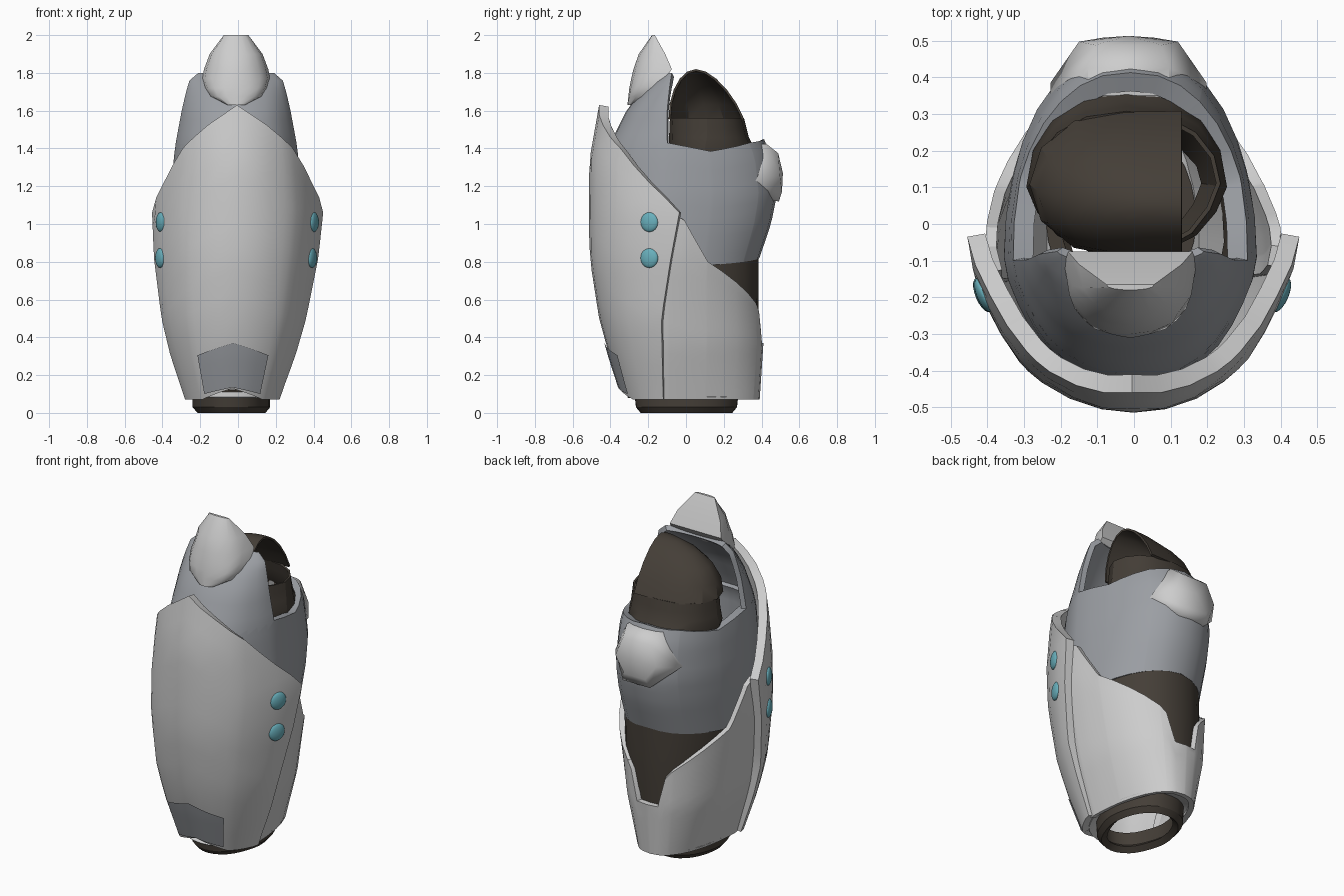
import bpy, bmesh, math
from mathutils import Vector

if "Cube" in bpy.data.objects:
    bpy.data.objects.remove(bpy.data.objects["Cube"])


def material(name, rgb):
    m = bpy.data.materials.new(name)
    m.diffuse_color = (*rgb, 1)
    m.use_nodes = True
    m.node_tree.nodes["Principled BSDF"].inputs["Base Color"].default_value = m.diffuse_color
    return m


LIGHT = material("light grey", (0.61, 0.61, 0.61))
GREY = material("blue grey", (0.33, 0.345, 0.37))
DARK = material("dark brown", (0.058, 0.048, 0.038))
TEAL = material("teal", (0.14, 0.43, 0.50))


def finish(name, bm, mat, thick=0, angle=32):
    me = bpy.data.meshes.new(name)
    bm.to_mesh(me)
    bm.free()
    ob = bpy.data.objects.new(name, me)
    bpy.context.collection.objects.link(ob)
    me.materials.append(mat)
    bpy.ops.object.select_all(action='DESELECT')
    ob.select_set(True)
    bpy.context.view_layer.objects.active = ob
    if thick:
        mod = ob.modifiers.new("thickness", 'SOLIDIFY')
        mod.thickness = thick
        mod.offset = -1
        bpy.ops.object.modifier_apply(modifier=mod.name)
    bpy.ops.object.shade_smooth_by_angle(angle=math.radians(angle))
    return ob


def interp(table, t):
    """Piecewise linear lookup; rows are (key, value, ...)."""
    if t <= table[0][0]:
        return table[0][1:]
    for p, q in zip(table, table[1:]):
        if t <= q[0]:
            f = (t - p[0]) / (q[0] - p[0])
            return [a + (b - a) * f for a, b in zip(p[1:], q[1:])]
    return table[-1][1:]


def surf(prof, deg, z, off=0):
    """Point on a lofted oval body; 0 degrees is the front, 90 is +x."""
    cx, a, yc, yf, yb = interp(prof, z)
    s, c = math.sin(math.radians(deg)), math.cos(math.radians(deg))
    power = 1 + 0.85 * s ** 8 if c > 0 else 0.88
    x = cx + math.copysign(abs(s) ** power, s) * (a + off)
    y = yc - (yc - yf + off) * c ** 1.06 if c > 0 else yc + (yb - yc + off) * abs(c)
    return Vector((x, y, z))


def shell(name, prof, lo, hi, a0, a1, mat, thick, rows=12, step=11.25, off=0):
    """Curved plate between two edge heights, tabled by angle from the front."""
    closed = a1 - a0 >= 360
    keys = [k[0] for k in lo + hi]
    angs = {a0 + i * step for i in range(int(round((a1 - a0) / step)) + 1)}
    for k in keys:
        for v in (k, -k, 360 - k):
            if a0 < v < a1 and min(abs(v - u) for u in angs) > 0.01:
                angs.add(v)
    angs = sorted(angs)
    if closed:
        angs.pop()
    bm = bmesh.new()
    cols = []
    for a in angs:
        w = abs((a + 180) % 360 - 180)
        z0, z1 = interp(lo, w)[0], interp(hi, w)[0]
        cols.append([bm.verts.new(surf(prof, a, z0 + (z1 - z0) * j / rows, off))
                     for j in range(rows + 1)])
    n = len(cols)
    for i in range(n if closed else n - 1):
        p, q = cols[i], cols[(i + 1) % n]
        for j in range(rows):
            bm.faces.new((p[j], q[j], q[j + 1], p[j + 1]))
    return finish(name, bm, mat, thick)


# Large front plate: rows are z, centre x, half width, side y, front y, back y
plate = [(0.07, -.03, .25, -.12, -.33, 0), (0.13, -.03, .27, -.122, -.35, 0),
         (0.3, -.027, .33, -.126, -.405, 0), (0.5, -.022, .383, -.13, -.46, 0),
         (0.82, -.01, .435, -.08, -.51, 0), (1.06, -.002, .453, -.035, -.515, 0),
         (1.33, 0, .43, 0, -.513, 0), (1.63, -.005, .39, 0, -.46, 0)]
shell("front_plate", plate, [(0, .13), (40, .07)],
      [(0, 1.63), (22.5, 1.525), (45, 1.40), (67.5, 1.22), (90, 1.06)],
      -90, 90, LIGHT, 0.05)
shell("front_inlay", plate, [(0, .135), (33.75, .10)], [(0, .37), (33.75, .305)],
      -33.75, 33.75, GREY, 0, rows=6, off=0.008)

# Lower back sleeve with a notch
sleeve = [(0.07, -.03, .23, -.10, -.3, .39), (0.37, -.025, .32, -.10, -.38, .41),
          (0.58, -.018, .355, -.10, -.4, .405), (0.82, -.01, .395, -.09, -.42, .40),
          (1.06, 0, .405, -.06, -.42, .40)]
shell("back_sleeve", sleeve, [(0, .07)],
      [(0, 1.05), (90, 1.05), (97, 1.02), (115, .80), (159, .58), (164, .54),
       (170, .37), (180, .37)], 80, 280, LIGHT, 0.03)

# Collar ring and the tall hood in front of it
collar = [(0.78, -.01, .335, -.09, -.40, .375), (1.0, -.01, .345, -.09, -.43, .45),
          (1.15, -.01, .345, -.09, -.44, .48), (1.35, -.01, .33, -.09, -.43, .455),
          (1.44, -.01, .318, -.10, -.395, .415), (1.6, -.01, .288, -.10, -.315, .38),
          (1.7, -.01, .265, -.09, -.24, .36), (1.76, -.01, .247, -.082, -.17, .36),
          (1.8, -.01, .20, -.075, -.11, .3)]
shell("collar", collar, [(0, .78), (115, .78), (180, .82)],
      [(0, 1.40), (90, 1.43), (115, 1.385), (147, 1.43), (180, 1.45)],
      -180, 180, GREY, 0.055)
shell("hood", collar, [(0, 1.39)], [(0, 1.8)], -90, 90, GREY, 0.03, rows=10)

# Dark inner parts: bottom ring, back liner and upper socket
ring = [(0, -.035, .18, 0, -.24, .245), (0.03, -.035, .205, 0, -.265, .27),
        (0.12, -.035, .205, 0, -.275, .28)]
shell("bottom_ring", ring, [(0, 0)], [(0, .12)], -180, 180, DARK, 0.04, rows=4)
liner = [(0.33, -.02, .28, -.05, -.34, .375), (0.6, -.01, .32, -.05, -.38, .385),
         (0.92, -.01, .31, -.05, -.38, .385)]
shell("inner_liner", liner, [(0, .33)], [(0, .92)], -180, 180, DARK, 0.015, rows=4)
socket = [(1.1, -.02, .215, .11, -.06, .25), (1.4, -.02, .275, .10, -.09, .365),
          (1.45, -.02, .265, .11, -.09, .335), (1.57, -.02, .255, .11, -.085, .305)]
shell("upper_socket", socket, [(0, 1.1)], [(0, 1.56)], -180, 180, DARK, 0.012,
      rows=9, step=22.5)

# Floor between the plates and the bottom ring
floor = [(0.085, -.03, .23, -.05, -.31, .38), (0.12, -.035, .195, 0, -.26, .27)]
shell("base_floor", floor, [(0, .085)], [(0, .12)], -180, 180, LIGHT, 0.006, rows=1)

# Boxy half-dome cap over the socket, open towards +x
bm = bmesh.new()
bmesh.ops.create_uvsphere(bm, u_segments=16, v_segments=10, radius=1)
bmesh.ops.delete(bm, geom=[v for v in bm.verts if v.co.x > 0.01 or v.co.z < -0.01],
                 context='VERTS')
for v in bm.verts:
    x, y, z = v.co
    y *= min(1.3, math.sqrt(1 + x * x)) * (1 - 0.22 * z)
    v.co = (0.13 + 0.415 * x, 0.108 + 0.2 * y - 0.055 * z, 1.555 + 0.265 * z)
finish("socket_cap", bm, DARK, 0.012)

# Crest pad on the hood: rows are z, half width, back y, front y
bm = bmesh.new()
rows = []
for z, w, yb, yf in [(1.63, .05, -.275, -.31), (1.675, .135, -.23, -.305),
                     (1.72, .165, -.17, -.30), (1.77, .18, -.11, -.29),
                     (1.82, .17, -.075, -.278), (1.9, .14, -.11, -.25),
                     (2.0, .065, -.165, -.18)]:
    rows.append([bm.verts.new((-.01 + w * math.sin(t),
                               yb + (yf - yb) * max(0, math.cos(t)) ** 0.8, z))
                 for t in [math.radians(-90 + 22.5 * i) for i in range(9)]])
for p, q in zip(rows, rows[1:]):
    for i in range(9):
        k = (i + 1) % 9
        bm.faces.new((p[i], p[k], q[k], q[i]))
bm.faces.new(rows[-1])
bm.faces.new(rows[0][::-1])
finish("crest_pad", bm, LIGHT, angle=40)

# Hexagonal back pad: base, outer and raised rings given as half outlines
bm = bmesh.new()
rings = []
for half in ([(.11, .35, 1.42), (.21, .30, 1.23), (.09, .42, 1.125)],
             [(.11, .425, 1.425), (.213, .385, 1.23), (.09, .492, 1.12)],
             [(.09, .488, 1.375), (.135, .497, 1.26), (.07, .508, 1.17)]):
    pts = half + [(-x, y, z) for x, y, z in reversed(half)]
    rings.append([bm.verts.new((x - .015, y, z)) for x, y, z in pts])
for p, q in zip(rings, rings[1:]):
    for i in range(6):
        k = (i + 1) % 6
        bm.faces.new((p[i], p[k], q[k], q[i]))
centre = bm.verts.new((-.015, .513, 1.27))
for i in range(6):
    bm.faces.new((rings[-1][i], rings[-1][(i + 1) % 6], centre))
bm.faces.new(rings[0])
bmesh.ops.recalc_face_normals(bm, faces=bm.faces)
finish("back_pad", bm, LIGHT, angle=60)

# Teal studs on both sides of the front plate
for side, label in ((1, "right"), (-1, "left")):
    for z, level in ((1.01, "upper"), (0.82, "lower")):
        cx, a, yc, yf, yb = interp(plate, z)
        deg = side * math.degrees(math.acos(((yc + .195) / (yc - yf)) ** (1 / 1.06)))
        p = surf(plate, deg, z, -0.004)
        d = surf(plate, deg + 2, z) - surf(plate, deg - 2, z)
        bm = bmesh.new()
        bmesh.ops.create_uvsphere(bm, u_segments=20, v_segments=12, radius=1)
        ob = finish(f"{label}_{level}_stud", bm, TEAL, angle=60)
        ob.scale = (0.05, 0.02, 0.052)
        ob.rotation_euler = (0, 0, math.atan2(d.y, d.x))
        ob.location = p
